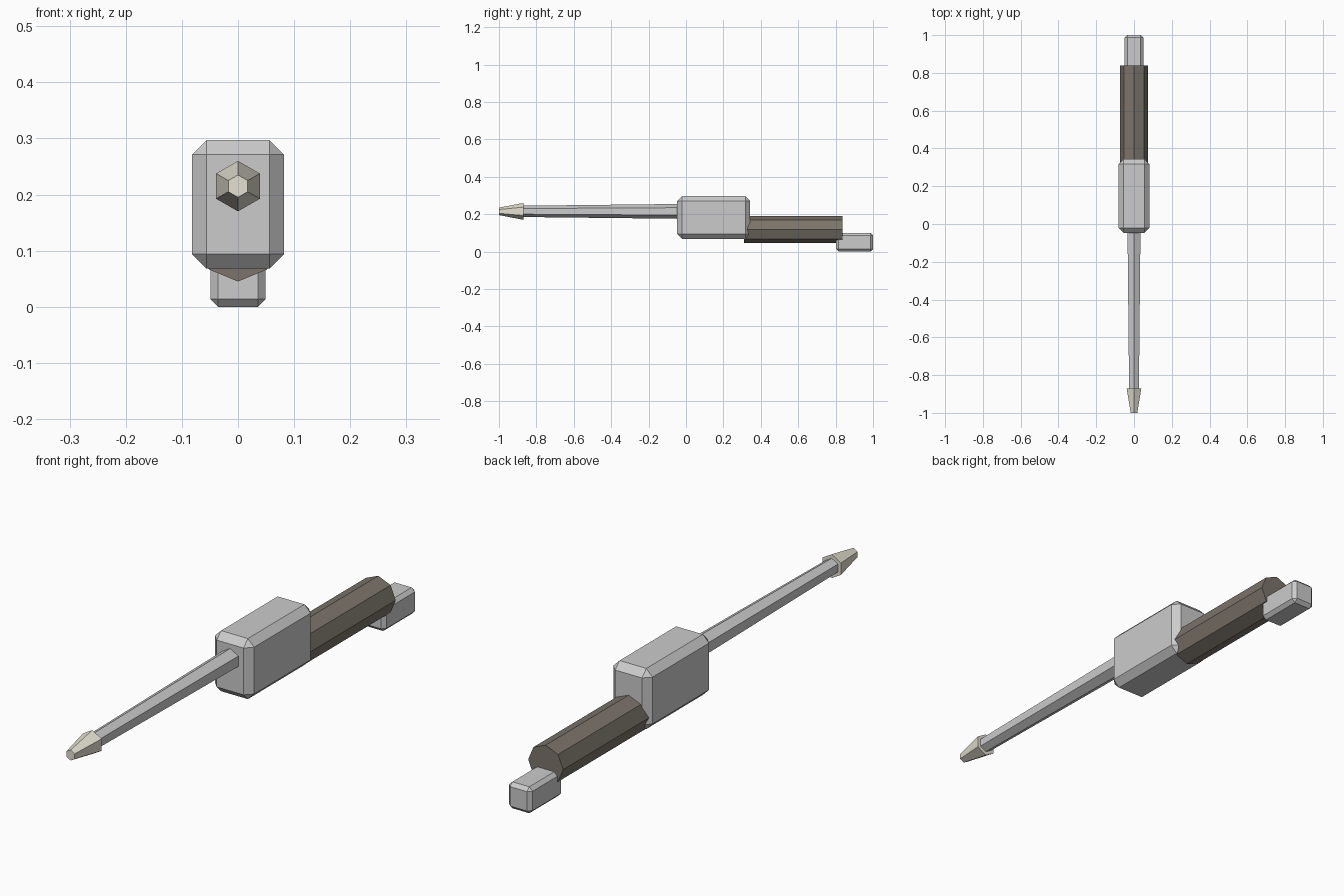
import bpy, bmesh
from math import pi
from mathutils import Matrix

if "Cube" in bpy.data.objects:
    bpy.data.objects.remove(bpy.data.objects["Cube"])


def material(name, rgb):
    m = bpy.data.materials.new(name)
    m.diffuse_color = (*rgb, 1)
    m.use_nodes = True
    m.node_tree.nodes["Principled BSDF"].inputs["Base Color"].default_value = m.diffuse_color
    return m


def finish(name, bm, mat=None):
    bmesh.ops.recalc_face_normals(bm, faces=bm.faces[:])
    mesh = bpy.data.meshes.new(name)
    bm.to_mesh(mesh)
    bm.free()
    if mat:
        mesh.materials.append(mat)
    ob = bpy.data.objects.new(name, mesh)
    bpy.context.collection.objects.link(ob)
    return ob


def chamfered_box(name, width, y0, y1, z0, z1, chamfer):
    bm = bmesh.new()
    place = Matrix.Translation((0, (y0 + y1) / 2, (z0 + z1) / 2))
    size = Matrix.Diagonal((width, y1 - y0, z1 - z0, 1))
    bmesh.ops.create_cube(bm, size=1, matrix=place @ size)
    bmesh.ops.bevel(bm, geom=bm.edges[:], offset=chamfer, segments=1,
                    profile=0.5, affect='EDGES')
    return finish(name, bm)


def rod(name, sides, y0, y1, r_front, r_back, z, mat=None):
    # Prism along y with a corner pointing straight up
    bm = bmesh.new()
    place = Matrix.Translation((0, (y0 + y1) / 2, z)) @ Matrix.Rotation(pi / 2, 4, 'X')
    bmesh.ops.create_cone(bm, cap_ends=True, segments=sides, radius1=r_back,
                          radius2=r_front, depth=y1 - y0, matrix=place)
    return finish(name, bm, mat)


brown = material("brown_grip", (0.2, 0.175, 0.145))
cream = material("cream_tip", (0.78, 0.75, 0.64))

# Central housing and end cap
chamfered_box("housing", 0.164, -0.047, 0.343, 0.068, 0.297, 0.026)
chamfered_box("end_cap", 0.098, 0.803, 1.0, 0.0, 0.1, 0.0135)

# Tapered shaft and its tip
rod("shaft", 6, -0.88, 0.0, 0.030, 0.040, 0.215)
rod("tip", 6, -1.0, -0.87, 0.020, 0.045, 0.215, cream)

# Eight-sided grip
rod("grip", 8, 0.31, 0.838, 0.073, 0.073, 0.118, brown)
